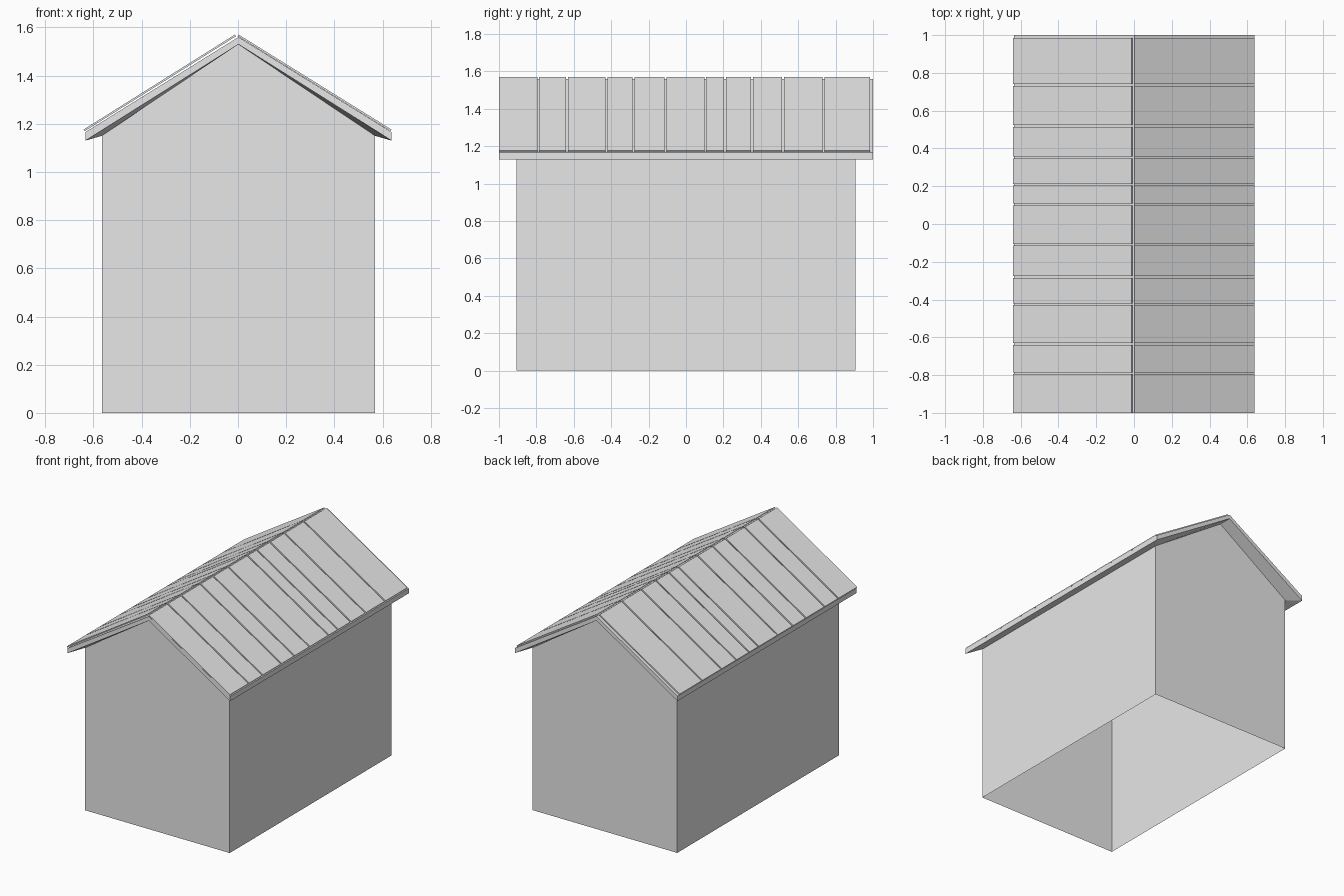
import bpy
import bmesh
from mathutils import Vector

cube = bpy.data.objects.get("Cube")
if cube:
    bpy.data.objects.remove(cube, do_unlink=True)

grey = bpy.data.materials.new("light grey")
grey.use_nodes = True
grey.diffuse_color = (0.8, 0.8, 0.8, 1)
grey.node_tree.nodes["Principled BSDF"].inputs["Base Color"].default_value = (0.8, 0.8, 0.8, 1)

SHIFT = 0.002            # the shell sits slightly off the ridge boards
WALL_X, WALL_Y = 0.567, 0.905
ROOF_X, ROOF_Y = 0.636, 1.0
EAVE_TOP, RIDGE_TOP = 1.165, 1.56


def finish(bm, name):
    mesh = bpy.data.meshes.new(name)
    bm.to_mesh(mesh)
    bm.free()
    mesh.materials.append(grey)
    obj = bpy.data.objects.new(name, mesh)
    bpy.context.collection.objects.link(obj)
    return obj


def ring(bm, half_x, half_y, eave, ridge):
    """Gabled outline: right eave, ridge and left eave at the front, then the back."""
    pts = [(-half_x, -half_y, eave), (0, -half_y, ridge), (half_x, -half_y, eave),
           (half_x, half_y, eave), (0, half_y, ridge), (-half_x, half_y, eave)]
    return [bm.verts.new((x + SHIFT, y, z)) for x, y, z in pts]


def bridge(bm, lower, upper):
    for i in range(len(lower)):
        j = (i + 1) % len(lower)
        bm.faces.new((lower[i], lower[j], upper[j], upper[i]))


# Walls: four open-bottomed sides with gable tops
bm = bmesh.new()
top = ring(bm, WALL_X, WALL_Y, 1.15, 1.53)
base = [bm.verts.new((v.co.x, v.co.y, 0)) for v in (top[0], top[2], top[3], top[5])]
bm.faces.new((base[0], base[1], top[2], top[1], top[0]))
bm.faces.new((base[1], base[2], top[3], top[2]))
bm.faces.new((base[2], base[3], top[5], top[4], top[3]))
bm.faces.new((base[3], base[0], top[0], top[5]))
finish(bm, "walls")

# Roof deck: soffit, fascia and the two slopes
bm = bmesh.new()
inner = ring(bm, WALL_X, WALL_Y, 1.15, 1.53)
under = ring(bm, ROOF_X, ROOF_Y, 1.13, 1.53)
deck = ring(bm, ROOF_X, ROOF_Y, EAVE_TOP, RIDGE_TOP)
bridge(bm, inner, under)
bridge(bm, under, deck)
bm.faces.new((deck[0], deck[1], deck[4], deck[5]))
bm.faces.new((deck[1], deck[2], deck[3], deck[4]))
finish(bm, "roof_deck")

# Roof boards: uneven widths with narrow gaps, on both slopes
seams = [-1.005, -0.79, -0.636, -0.425, -0.28, -0.11, 0.103, 0.208, 0.353, 0.518, 0.735, 0.99]
GAP = 0.005
slopes = {
    "left": (Vector((0.003, 0, 1.57)), Vector((0.637, 0, 1.176))),
    "right": (Vector((-0.013, 0, 1.57)), Vector((-0.641, 0, 1.176))),
}
for side, (ridge, eave) in slopes.items():
    along = (eave - ridge).normalized()
    drop = Vector((along.z, 0, -along.x)) * (1 if along.x > 0 else -1) * 0.008
    bm = bmesh.new()
    for start, end in zip(seams, seams[1:]):
        corners = []
        for y in (start + GAP, end - GAP):
            for p in (ridge, eave, eave + drop, ridge + drop):
                corners.append(bm.verts.new((p.x, y, p.z)))
        near, far = corners[:4], corners[4:]
        bridge(bm, near, far)
        bm.faces.new(near)
        bm.faces.new(far[::-1])
    bmesh.ops.recalc_face_normals(bm, faces=bm.faces)
    finish(bm, "roof_boards_" + side)
